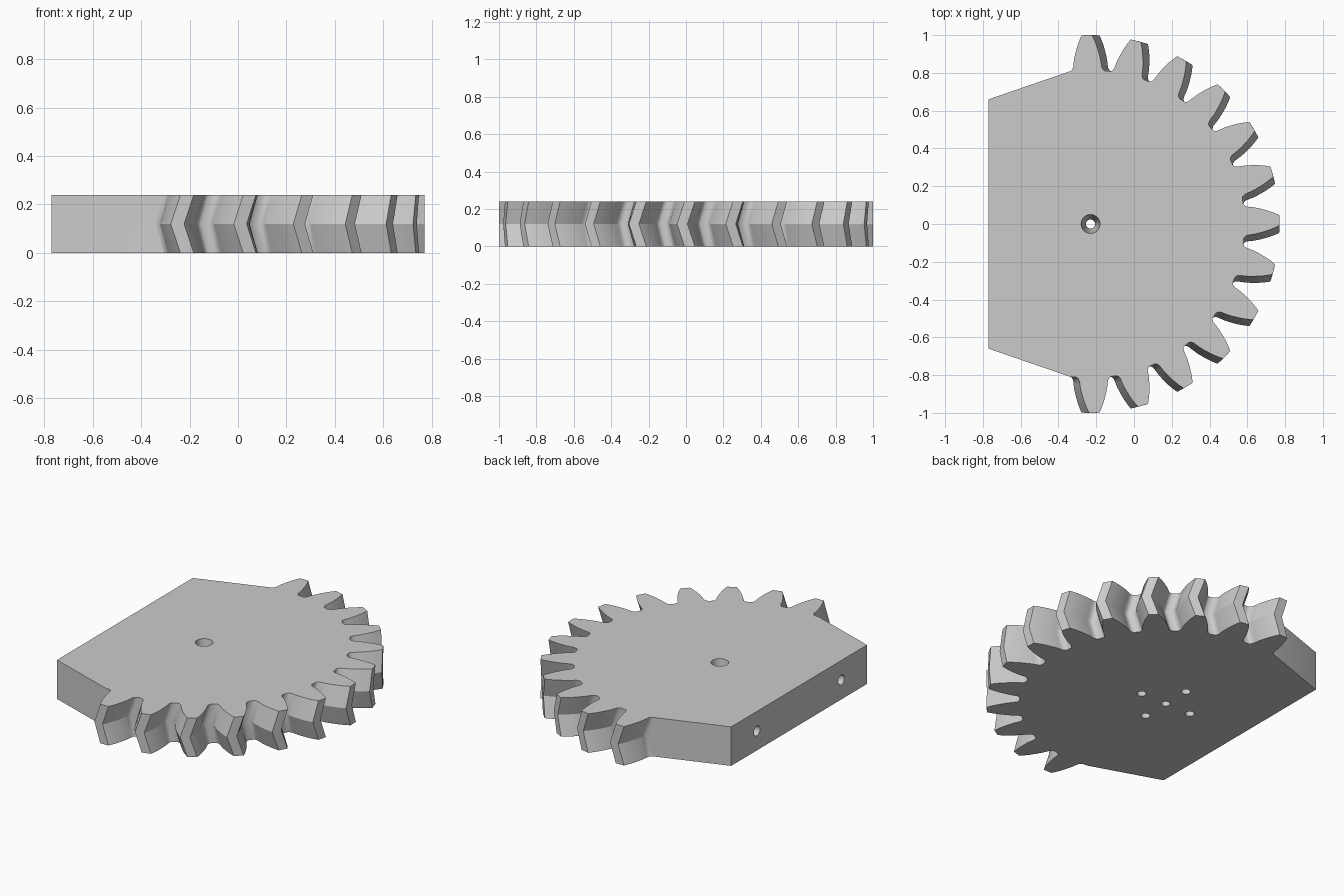
import bpy, bmesh
from math import sin, cos, radians
from mathutils import Matrix, Vector

old = bpy.data.objects.get("Cube")
if old:
    bpy.data.objects.remove(old, do_unlink=True)

HEIGHT = 0.24
HUB_X = -0.23
PITCH = 15
TWIST = 1.15        # half of the herringbone shift, in degrees
# Half tooth: radius and half width, from root fillet to tip
TOOTH = [(0.815, 0.092), (0.82, 0.083), (0.832, 0.076), (0.85, 0.0735), (0.875, 0.07),
         (0.9, 0.064), (0.925, 0.057), (0.95, 0.049), (0.975, 0.039), (1.0, 0.0275)]

grey = bpy.data.materials.new("plain grey")
grey.use_nodes = True
colour = (0.6, 0.6, 0.6, 1)
grey.diffuse_color = colour
grey.node_tree.nodes["Principled BSDF"].inputs["Base Color"].default_value = colour


def new_object(name, bm):
    bmesh.ops.recalc_face_normals(bm, faces=bm.faces[:])
    mesh = bpy.data.meshes.new(name)
    bm.to_mesh(mesh)
    bm.free()
    mesh.materials.append(grey)
    obj = bpy.data.objects.new(name, mesh)
    bpy.context.collection.objects.link(obj)
    return obj


def outline(turn):
    """Counter-clockwise outline of the sector, teeth turned by some degrees."""
    points = []
    for k in range(-6, 7):
        mid = radians(PITCH * k + turn)
        flank = [(r, mid - w / r) for r, w in TOOTH]
        flank += [(r, mid + w / r) for r, w in reversed(TOOTH)]
        points += [(HUB_X + r * cos(a), r * sin(a)) for r, a in flank]
    # Tapered back plate
    return points + [(-0.34, 0.808), (-0.77, 0.66), (-0.77, -0.66), (-0.34, -0.808)]


# Herringbone gear sector: three stacked outlines
bm = bmesh.new()
layers = []
for z, turn in ((0, TWIST), (HEIGHT / 2, -TWIST), (HEIGHT, TWIST)):
    layers.append([bm.verts.new((x, y, z)) for x, y in outline(turn)])
for low, high in zip(layers, layers[1:]):
    for i in range(len(low)):
        bm.faces.new((low[i - 1], low[i], high[i], high[i - 1]))
bm.faces.new(layers[0][::-1])
bm.faces.new(layers[-1])
gear = new_object("gear_sector", bm)


# Holes
def drill(bm, centre, depth, r1, r2, axis="Z"):
    turn = Matrix.Rotation(radians(90), 4, "Y") if axis == "X" else Matrix()
    bmesh.ops.create_cone(bm, cap_ends=True, segments=32, radius1=r1, radius2=r2,
                          depth=depth, matrix=Matrix.Translation(Vector(centre)) @ turn)


bm = bmesh.new()
drill(bm, (HUB_X, 0, HEIGHT / 2), HEIGHT + 0.02, 0.023, 0.051)      # tapered hub bore
for dx, dy in ((1, 0), (-1, 0), (0, 1), (0, -1)):                   # blind holes below
    drill(bm, (HUB_X + 0.175 * dx, 0.175 * dy, 0), HEIGHT, 0.026, 0.026)
for side in (-1, 1):                                                # holes in back edge
    drill(bm, (-0.77, 0.41 * side, HEIGHT / 2), 0.5, 0.03, 0.03, "X")
cutter = new_object("hole_cutter", bm)
cutter.hide_render = True

cut = gear.modifiers.new("holes", "BOOLEAN")
cut.operation = "DIFFERENCE"
cut.solver = "EXACT"
cut.object = cutter

bpy.ops.object.select_all(action="DESELECT")
gear.select_set(True)
bpy.context.view_layer.objects.active = gear
bpy.ops.object.modifier_apply(modifier=cut.name)
bpy.data.objects.remove(cutter, do_unlink=True)
bpy.ops.object.shade_smooth_by_angle(angle=radians(28))
